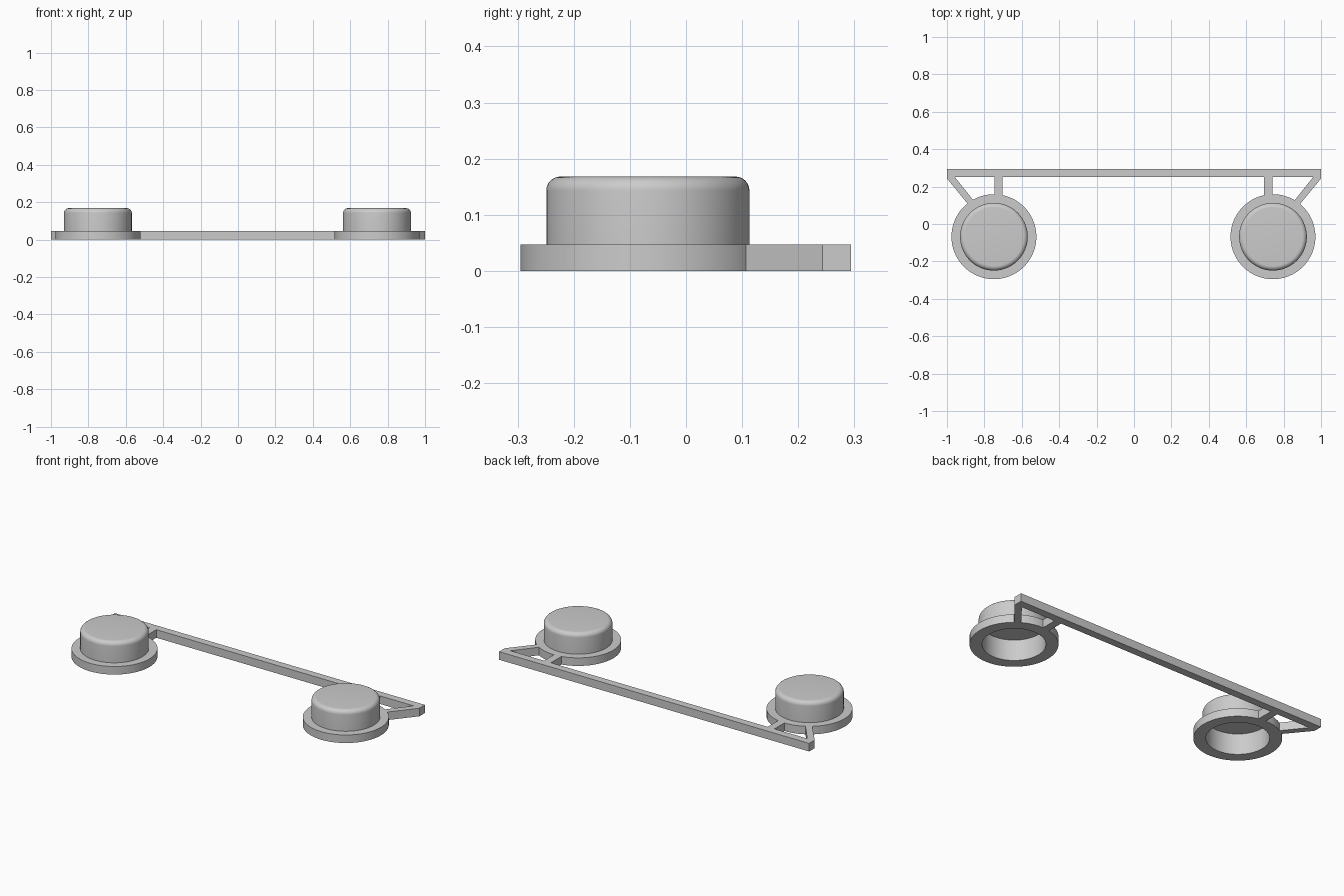
import bpy, bmesh
from math import sin, cos, pi, radians

if "Cube" in bpy.data.objects:
    bpy.data.objects.remove(bpy.data.objects["Cube"], do_unlink=True)

GREY = (0.6, 0.6, 0.6, 1)
grey = bpy.data.materials.new("plain grey")
grey.use_nodes = True
grey.diffuse_color = GREY
grey.node_tree.nodes["Principled BSDF"].inputs["Base Color"].default_value = GREY

PLATE = 0.047      # thickness of flange, bar and struts
CUP_Y = -0.068     # cup centre
SEGMENTS = 96


def finish(name, bm, smooth=False):
    bmesh.ops.recalc_face_normals(bm, faces=bm.faces)
    mesh = bpy.data.meshes.new(name)
    bm.to_mesh(mesh)
    bm.free()
    mesh.materials.append(grey)
    obj = bpy.data.objects.new(name, mesh)
    bpy.context.collection.objects.link(obj)
    if smooth:
        bpy.ops.object.select_all(action="DESELECT")
        obj.select_set(True)
        bpy.context.view_layer.objects.active = obj
        bpy.ops.object.shade_smooth_by_angle(angle=radians(35))
    return obj


def lathe(name, profile, x, y):
    """Revolve an (r, z) profile; its first and last rings are capped flat."""
    bm = bmesh.new()
    rings = []
    for r, z in profile:
        rings.append([bm.verts.new((x + r * cos(2 * pi * i / SEGMENTS),
                                    y + r * sin(2 * pi * i / SEGMENTS), z))
                      for i in range(SEGMENTS)])
    for low, high in zip(rings, rings[1:]):
        for i in range(SEGMENTS):
            j = (i + 1) % SEGMENTS
            bm.faces.new((low[i], low[j], high[j], high[i]))
    bm.faces.new(rings[0])
    bm.faces.new(rings[-1])
    return finish(name, bm, smooth=True)


def plate(name, outline):
    """Flat outline in x, y raised to the plate thickness."""
    bm = bmesh.new()
    face = bm.faces.new([bm.verts.new((x, y, 0)) for x, y in outline])
    new = bmesh.ops.extrude_face_region(bm, geom=[face])["geom"]
    bmesh.ops.translate(bm, vec=(0, 0, PLATE),
                        verts=[v for v in new if isinstance(v, bmesh.types.BMVert)])
    return finish(name, bm)


# Hollow cup: ceiling, inner wall, flange, outer wall, rounded rim, top
ROUND, CAP_R, CAP_Z = 0.025, 0.181, 0.168
cup = [(0.163, 0.12), (0.163, 0), (0.227, 0), (0.227, PLATE), (CAP_R, PLATE)]
for k in range(9):
    a = k / 8 * pi / 2
    cup.append((CAP_R - ROUND + ROUND * cos(a), CAP_Z - ROUND + ROUND * sin(a)))

for side, s in (("left", 1), ("right", -1)):
    cx = s * 0.746 - 0.003
    lathe(side + "_cup", cup, cx, CUP_Y)
    # Straight strut from cup to bar
    px = cx - s * 0.025
    plate(side + "_straight_strut", [(px - 0.022, 0.148), (px + 0.022, 0.148),
                                     (px + 0.022, 0.25), (px - 0.022, 0.25)])
    # Diagonal strut from cup to the end of the bar
    plate(side + "_diagonal_strut", [(s, 0.25), (s, 0.243), (s * 0.885, 0.103),
                                     (s * 0.855, 0.122), (s * 0.957, 0.25)])

# Long rear bar
plate("rear_bar", [(-1, 0.25), (1, 0.25), (1, 0.294), (-1, 0.294)])
